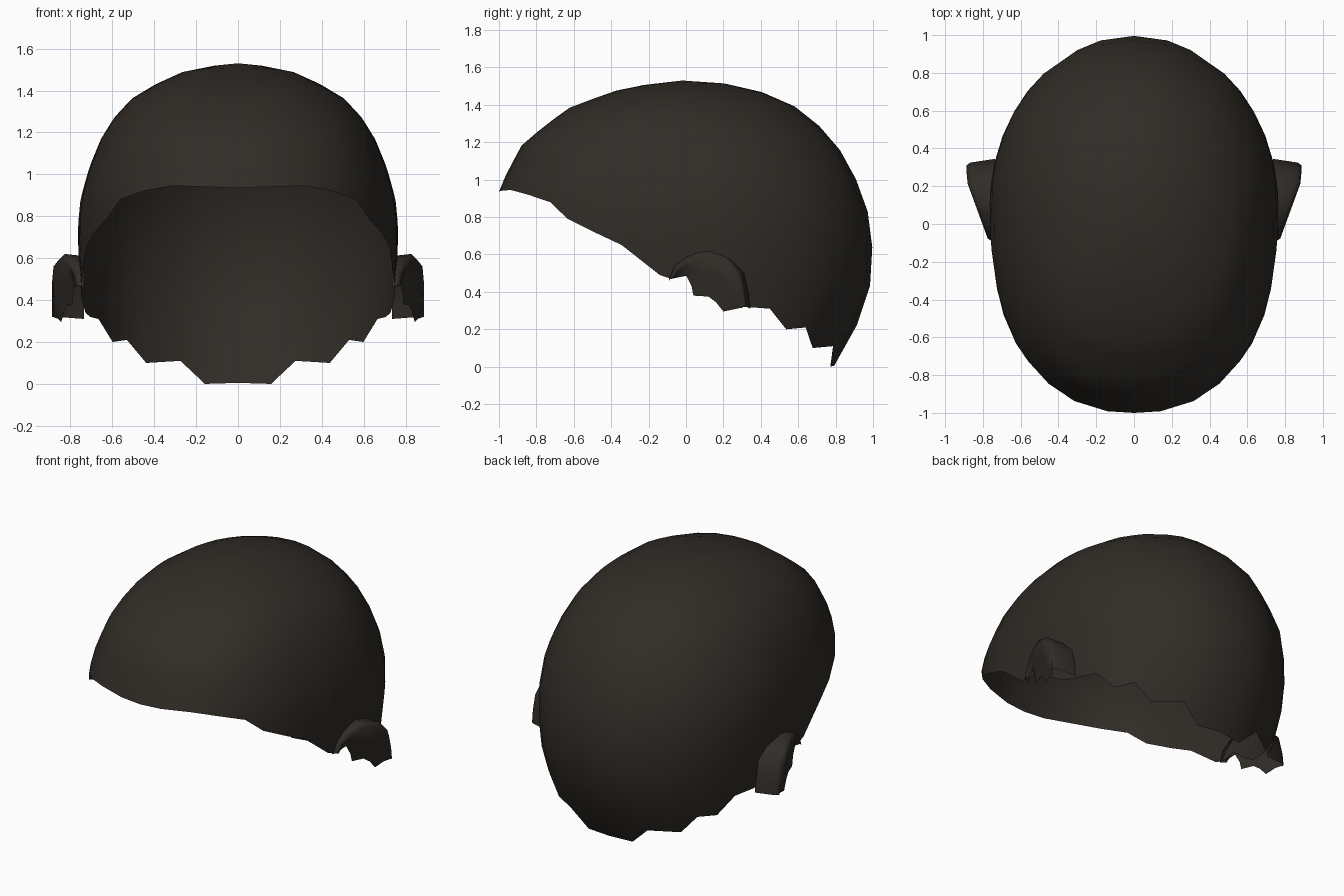
import bpy, bmesh, math

if "Cube" in bpy.data.objects:
    bpy.data.objects.remove(bpy.data.objects["Cube"])

mat = bpy.data.materials.new("dark_brown")
mat.diffuse_color = (0.03, 0.025, 0.02, 1)
mat.use_nodes = True
mat.node_tree.nodes["Principled BSDF"].inputs["Base Color"].default_value = mat.diffuse_color

# Horizontal slices: z, half width, front y, back y, y of widest point
SLICES = [
    (0.00, .68, -1.0, .79, .1), (0.10, .70, -1.0, .84, .1), (0.25, .72, -1.0, .93, .1),
    (0.40, .745, -1.0, .98, .1), (0.57, .76, -1.0, 1.0, .1), (0.74, .765, -1.0, .99, .1),
    (0.86, .755, -1.0, .965, .1), (0.95, .735, -1.0, .935, .1), (1.06, .70, -.945, .88, .08),
    (1.19, .645, -.875, .805, .05), (1.30, .57, -.74, .70, .02), (1.39, .475, -.615, .585, 0),
    (1.46, .33, -.42, .43, 0), (1.49, .26, -.33, .34, 0), (1.51, .195, -.20, .27, 0),
    (1.53, 0, -.02, -.02, -.02)]
TOP = 1.53

# Jagged lower edge of one half, from front centre to back centre
EDGE = [
    (0, -1, .935), (.14, -.985, .94), (.31, -.92, .945), (.45, -.84, .92), (.57, -.74, .88),
    (.64, -.65, .79), (.69, -.48, .715), (.72, -.34, .65), (.745, -.14, .49), (.75, -.08, .47),
    (.76, .02, .49), (.75, .12, .40), (.73, .22, .34), (.70, .32, .32), (.65, .44, .31),
    (.59, .53, .20), (.53, .64, .21), (.44, .68, .10), (.28, .80, .11), (.16, .78, 0), (0, .79, .005)]


def slice_at(z):
    for a, b in zip(SLICES, SLICES[1:]):
        if z <= b[0]:
            f = (z - a[0]) / (b[0] - a[0])
            return [p + (q - p) * f for p, q in zip(a[1:], b[1:])]
    return SLICES[-1][1:]


def power(front):
    return 2.4 if front else 2.0


def angle_of(x, y, z):
    w, f, b, c = slice_at(z)
    front = y < c
    n = power(front)
    d = (y - c) / ((c - f) if front else (b - c))
    return math.atan2((x / w) ** (n / 2), math.copysign(abs(d) ** (n / 2), d))


def surface(a, z):
    w, f, b, c = slice_at(z)
    s, k = max(0, math.sin(a)), math.cos(a)
    n = power(k < 0)
    return (w * s ** (2 / n) if s > 1e-6 else 0,
            c + math.copysign(abs(k) ** (2 / n), k) * ((c - f) if k < 0 else (b - c)), z)


def build(name, grid):
    """Skin a grid of points and mirror it in x."""
    bm = bmesh.new()
    rows = [[bm.verts.new(p) for p in row] for row in grid]
    for r, q in zip(rows, rows[1:]):
        for i in range(len(r) - 1):
            bm.faces.new((r[i], r[i + 1], q[i + 1], q[i]))
    bmesh.ops.remove_doubles(bm, verts=bm.verts, dist=0.0005)
    bmesh.ops.recalc_face_normals(bm, faces=bm.faces)
    bm.normal_update()
    # outside faces point away from the head centre
    if sum(f.normal.dot(f.calc_center_median()) for f in bm.faces) < 0:
        bmesh.ops.reverse_faces(bm, faces=bm.faces)
    for f in bm.faces:
        f.smooth = True
    me = bpy.data.meshes.new(name)
    bm.to_mesh(me)
    bm.free()
    me.materials.append(mat)
    ob = bpy.data.objects.new(name, me)
    bpy.context.collection.objects.link(ob)
    m = ob.modifiers.new("mirror", 'MIRROR')
    m.merge_threshold = 0.001
    return ob


# Skull cap: each column runs from its edge point up to the crown
ROWS = 11
columns = []
for x, y, z in EDGE:
    a = angle_of(x, y, z)
    columns.append([surface(a, z + (TOP - z) * math.sin(i / ROWS * math.pi / 2))
                    for i in range(ROWS + 1)])
build("head_shell", columns)

# Upper ears: arch against the head, flared rim, dished face, ragged lower edge
ARCH = [(-.09, .47), (-.06, .54), (0, .585), (.06, .61), (.12, .62), (.22, .585),
        (.29, .51), (.315, .40), (.325, .32)]
LOWER = [(-.06, .475), (-.03, .48), (0, .49), (.03, .43), (.04, .38), (.12, .375),
         (.16, .345), (.20, .295), (.27, .31)]


def face_x(y):
    return min(.887, .775 + (y + .09) * .34)


base = [(.735, y + .02 * (y > .2), z - .01) for y, z in ARCH]
rim = [(face_x(y) - .02, y, z) for y, z in ARCH]
lip = [(face_x(y), y * .93 + .008, z - .025 * (z > .5)) for y, z in ARCH]
dish = [(face_x((p[0] + q[0]) / 2) - .015, (p[0] + q[0]) / 2, (p[1] + q[1]) / 2)
        for p, q in zip(ARCH, LOWER)]
low = [(face_x(y) - .03, y, z) for y, z in LOWER]
build("upper_ears", [base, rim, lip, dish, low])
